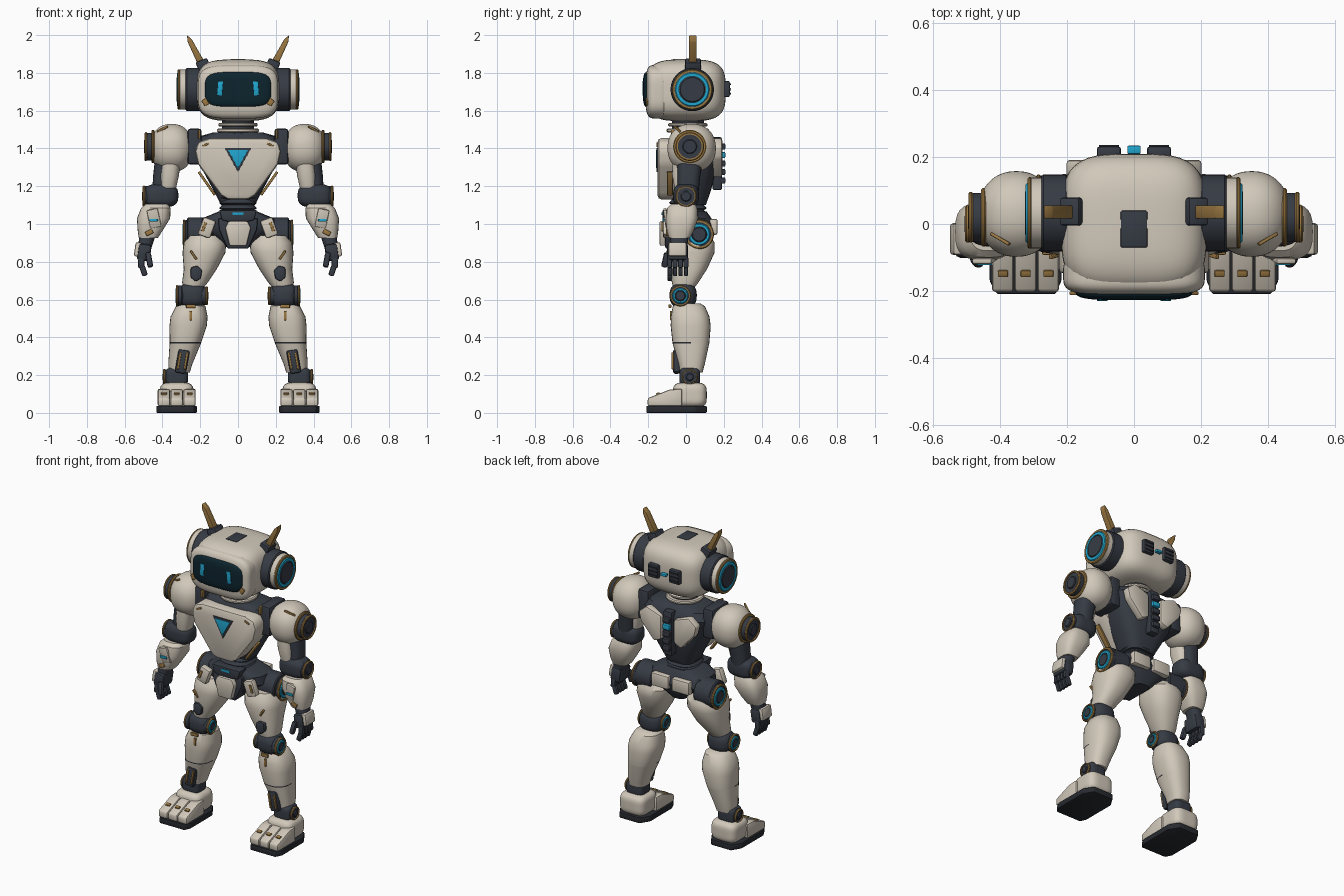
import bpy, bmesh, math
from mathutils import Matrix, Vector, Euler

if "Cube" in bpy.data.objects:
    bpy.data.objects.remove(bpy.data.objects["Cube"])


def material(name, r, g, b):
    m = bpy.data.materials.new(name)
    m.use_nodes = True
    m.diffuse_color = (r, g, b, 1)
    m.node_tree.nodes["Principled BSDF"].inputs["Base Color"].default_value = (r, g, b, 1)
    return m


SHELL = material("warm white shell", .64, .58, .49)
DARK = material("dark slate", .037, .044, .058)
GOLD = material("muted gold", .33, .19, .055)
CYAN = material("cyan glow", .015, .38, .62)
VISOR = material("visor glass", .004, .018, .027)
SOLE = material("sole rubber", .02, .023, .029)


def finish(bm, name, mat, pair):
    """Turn the bmesh into an object; paired parts are mirrored across x."""
    bmesh.ops.recalc_face_normals(bm, faces=bm.faces)
    mesh = bpy.data.meshes.new(name)
    bm.to_mesh(mesh)
    bm.free()
    mesh.materials.append(mat)
    ob = bpy.data.objects.new(name, mesh)
    bpy.context.collection.objects.link(ob)
    bpy.ops.object.select_all(action='DESELECT')
    ob.select_set(True)
    bpy.context.view_layer.objects.active = ob
    bpy.ops.object.shade_smooth_by_angle(angle=math.radians(35))
    if pair:
        ob.modifiers.new("Mirror", 'MIRROR').use_mirror_merge = False
    return ob


def soften(bm, width):
    if width:
        bmesh.ops.bevel(bm, geom=bm.edges[:], offset=width, segments=2,
                        profile=.5, affect='EDGES', clamp_overlap=True)


def box(name, c, size, mat, bevel=.008, rot=(0, 0, 0), pair=True):
    bm = bmesh.new()
    bmesh.ops.create_cube(bm, size=1, matrix=Matrix.Diagonal((*size, 1)))
    soften(bm, bevel)
    turn = Euler([math.radians(a) for a in rot]).to_matrix().to_4x4()
    bm.transform(Matrix.Translation(c) @ turn)
    return finish(bm, name, mat, pair)


def prism(name, pts, lo, hi, mat, plane="xz", bevel=.008, pair=True):
    """Extrude a flat outline between two depths."""
    place = {"xz": lambda a, b, d: (a, d, b), "yz": lambda a, b, d: (d, a, b),
             "xy": lambda a, b, d: (a, b, d)}[plane]
    bm = bmesh.new()
    ends = [[bm.verts.new(place(a, b, d)) for a, b in pts] for d in (lo, hi)]
    for e in ends:
        bm.faces.new(e)
    for i in range(len(pts)):
        j = (i + 1) % len(pts)
        bm.faces.new((ends[0][i], ends[0][j], ends[1][j], ends[1][i]))
    soften(bm, bevel)
    return finish(bm, name, mat, pair)


def both(half):
    return half + [(-x, z) for x, z in reversed(half)]


def blob(name, c, half, mat, power=2., pair=True):
    """Rounded block: a cube grid pushed onto a superellipsoid."""
    bm = bmesh.new()
    bmesh.ops.create_cube(bm, size=2)
    bmesh.ops.subdivide_edges(bm, edges=bm.edges[:], cuts=15, use_grid_fill=True)
    for v in bm.verts:
        p = Vector([math.tan(k * math.pi / 4) for k in v.co])
        p /= sum(abs(k) ** power for k in p) ** (1 / power)
        v.co = [c[i] + p[i] * half[i] for i in range(3)]
    return finish(bm, name, mat, pair)


def loft(name, rows, mat, power=2.5, pair=True, sides=28):
    """Stack superelliptic rings given as x, y, z, half width, half depth."""
    bm = bmesh.new()
    rings = []
    for x, y, z, rx, ry in rows:
        ring = []
        for i in range(sides):
            t = math.tau * i / sides
            a, b = math.cos(t), math.sin(t)
            ring.append(bm.verts.new((x + rx * math.copysign(abs(a) ** (2 / power), a),
                                      y + ry * math.copysign(abs(b) ** (2 / power), b), z)))
        rings.append(ring)
    for lo, hi in zip(rings, rings[1:]):
        for i in range(sides):
            j = (i + 1) % sides
            bm.faces.new((lo[i], lo[j], hi[j], hi[i]))
    bm.faces.new(rings[0])
    bm.faces.new(rings[-1])
    return finish(bm, name, mat, pair)


def disc(name, c, r, depth, mat, hole=0, axis="x", pair=True):
    """Bevelled disc or ring turned around an axis."""
    h, b = depth / 2, min(.006, depth / 3)
    prof = [(hole, -h), (r - b, -h), (r, b - h), (r, h - b), (r - b, h), (hole, h)]
    if hole:
        prof.append(prof[0])
    bm = bmesh.new()
    vs = [bm.verts.new((p, 0, q)) for p, q in prof]
    es = [bm.edges.new(e) for e in zip(vs, vs[1:])]
    bmesh.ops.spin(bm, geom=vs + es, cent=(0, 0, 0), axis=(0, 0, 1), angle=math.tau, steps=36)
    bmesh.ops.remove_doubles(bm, verts=bm.verts[:], dist=.0002)
    turn = Matrix.Rotation(math.pi / 2, 4, "Y") if axis == "x" else Matrix()
    bm.transform(Matrix.Translation(c) @ turn)
    return finish(bm, name, mat, pair)


def joint(name, x, y, z, r, depth=.03, glow=True, side=1):
    """Round side joint: dark hub, gold rim, glowing ring and cap."""
    disc(name + "_hub", (x - side * depth / 2, y, z), r * .96, depth, DARK)
    disc(name + "_rim", (x, y, z), r, .014, GOLD, r * .83)
    if glow:
        disc(name + "_glow", (x + side * .001, y, z), r * .74, .014, CYAN, r * .52)
    disc(name + "_cap", (x + side * .002, y, z), r * .5, .014, DARK)


# Head, visor and eyes
blob("head", (0, 0, 1.708), (.218, .21, .163), SHELL, 3.6, False)
blob("face_bezel", (0, -.15, 1.70), (.212, .065, .142), SHELL, 4, False)
blob("visor", (0, -.192, 1.712), (.176, .036, .094), VISOR, 4, False)
box("eye", (.095, -.227, 1.718), (.026, .006, .075), CYAN, .002, (0, -5, 0))
box("cheek_tab", (.172, -.207, 1.645), (.03, .012, .035), GOLD, .004, (0, 35, 0))
box("crown_plate", (0, -.015, 1.868), (.08, .11, .012), DARK, .004, pair=False)
box("head_vent", (.075, .212, 1.715), (.072, .04, .085), DARK)
for i in range(3):
    box(f"vent_slat_{i + 1}", (.075, .233, 1.69 + i * .025), (.06, .008, .01), SOLE, .002)
box("head_light", (0, .222, 1.71), (.04, .025, .016), CYAN, .004, pair=False)

# Ear pods and antennas
disc("ear_base", (.237, .033, 1.712), .115, .08, DARK)
disc("ear_shell", (.287, .033, 1.712), .106, .052, SHELL)
disc("ear_rim", (.312, .033, 1.712), .107, .014, GOLD, .092)
disc("ear_glow", (.316, .033, 1.712), .091, .016, CYAN, .07)
disc("ear_cap", (.315, .033, 1.712), .069, .022, DARK)
box("antenna_base", (.182, .037, 1.835), (.066, .084, .07), DARK, .01, (0, 22, 0))
prism("antenna", [(.172, 1.85), (.21, 1.84), (.267, 1.965), (.27, 2.0), (.243, 1.975)],
      .016, .056, GOLD, bevel=.004)

# Neck
disc("neck", (0, .01, 1.50), .085, .14, DARK, axis="z", pair=False)
for z, r in ((1.495, .112), (1.525, .104)):
    disc("neck_collar", (0, .01, z), r, .02, SHELL, axis="z", pair=False)

# Torso
loft("torso", [(0, .02, 1.1, .09, .085), (0, .03, 1.17, .125, .1), (0, .035, 1.28, .185, .125),
               (0, .035, 1.42, .225, .135), (0, .03, 1.465, .2, .115), (0, .02, 1.485, .13, .09)],
     DARK, 3.2, False)
prism("chest", both([(.15, 1.455), (.212, 1.435), (.228, 1.385), (.212, 1.315), (.09, 1.15),
                     (.055, 1.13)]), -.15, .0, SHELL, bevel=.022, pair=False)
for label, s, y, m in (("badge_frame", 1, -.156, DARK), ("badge", .76, -.16, CYAN)):
    prism(label, [(-.07 * s, 1.36 + .042 * s), (.07 * s, 1.36 + .042 * s), (0, 1.36 - .085 * s)],
          y, -.145, m, bevel=.001, pair=False)
box("chest_trim", (.165, -.085, 1.215), (.014, .03, .15), GOLD, .003, (0, 35, 0))
box("chest_tab", (.17, -.152, 1.42), (.035, .01, .01), GOLD, .002, (0, 25, 0))
prism("back_plate", [(.045, 1.42), (.15, 1.455), (.205, 1.41), (.19, 1.35), (.095, 1.245),
                     (.045, 1.27)], .14, .192, SHELL, bevel=.012)
box("spine", (0, .165, 1.32), (.06, .05, .28), DARK, pair=False)
for i in range(5):
    box(f"spine_segment_{i + 1}", (0, .194, 1.23 + i * .045), (.05, .028, .032),
        CYAN if i == 3 else DARK, .005, pair=False)
box("shoulder_mount", (.23, .025, 1.41), (.075, .17, .19), DARK, .015)
box("mount_trim", (.205, -.04, 1.475), (.012, .08, .05), GOLD, .003)

# Waist and pelvis
for i in range(4):
    z = 1.045 + i * .028
    loft(f"waist_ring_{i + 1}", [(0, .01, z, .085, .085), (0, .01, z + .01, .1, .1),
                                 (0, .01, z + .028, .085, .085)], DARK, 2.6, False)
loft("pelvis", [(0, .03, .87, .05, .07), (0, .03, .93, .13, .11), (0, .03, .98, .2, .125),
                (0, .02, 1.03, .19, .115), (0, .01, 1.065, .105, .1)], DARK, 3, False)
prism("buckle", both([(.1, 1.075), (.085, 1.02), (.04, 1.01)]), -.125, -.05, DARK, pair=False)
box("buckle_light", (0, -.126, 1.055), (.06, .009, .014), CYAN, .002, pair=False)
prism("groin_plate", both([(.05, 1.015), (.068, .98), (.045, .885)]), -.14, -.07, SHELL, pair=False)
prism("groin_frame", both([(.105, 1.03), (.1, .97), (.055, .87)]), -.11, .02, DARK, pair=False)
box("hip_plate", (.165, -.1, .98), (.07, .045, .1), SHELL, .012, (0, -20, 0))
box("hip_tab", (.18, -.125, .985), (.015, .008, .05), GOLD, .002, (0, -20, 0))
box("rear_plate", (.073, .145, .985), (.125, .045, .085), SHELL, .012)
disc("hip_axle", (.21, .06, .95), .085, .12, DARK)
joint("hip", .285, .07, .945, .078)

# Shoulders and upper arms
blob("shoulder", (.352, .03, 1.402), (.115, .128, .128), SHELL, 2.2)
joint("shoulder_joint", .488, .02, 1.41, .076, .09, False)
disc("shoulder_ring", (.45, .02, 1.41), .088, .014, GOLD, .05)
box("shoulder_tab", (.4, -.045, 1.502), (.07, .01, .012), GOLD, .003, (0, 25, 30))
loft("upper_arm", [(.405, .01, 1.15, .05, .055), (.395, .015, 1.25, .055, .06),
                   (.38, .02, 1.34, .06, .07)], DARK)
loft("upper_arm_shell", [(.37, -.01, 1.19, .042, .05), (.362, -.012, 1.26, .05, .062),
                         (.355, -.01, 1.34, .05, .06)], SHELL)

# Elbows and forearms
blob("elbow", (.408, 0, 1.15), (.092, .068, .062), DARK, 3)
joint("elbow_joint", .498, 0, 1.147, .056, .03, False)
loft("forearm", [(.475, -.035, .925, .05, .055), (.465, -.03, .965, .066, .072),
                 (.447, -.022, 1.03, .088, .086), (.435, -.02, 1.085, .078, .08),
                 (.43, -.015, 1.105, .06, .065)], SHELL, 3)
box("forearm_panel", (.445, -.105, 1.03), (.06, .018, .1), SHELL, .006, (8, 12, 0))
box("forearm_light", (.447, -.116, 1.02), (.045, .014, .014), CYAN, .003)
box("forearm_tab", (.47, -.1, .955), (.04, .012, .025), GOLD, .004, (0, 25, 0))

# Hands
loft("wrist", [(.495, -.04, .87, .036, .045), (.48, -.035, .935, .042, .048)], DARK)
box("palm", (.497, -.045, .85), (.07, .112, .09), DARK, .016, (0, -8, 0))
box("hand_plate", (.53, -.045, .865), (.034, .095, .075), SHELL, .01, (0, -8, 0))
for i in range(4):
    y = -.087 + i * .029
    box(f"finger_{i + 1}_upper", (.512, y, .797), (.034, .025, .06), DARK, .008, (0, -4, 0))
    box(f"finger_{i + 1}_tip", (.5, y, .752), (.03, .023, .055), DARK, .008, (0, 18, 0))
box("thumb", (.47, -.108, .81), (.03, .032, .08), DARK, .01, (-12, 10, 0))

# Thighs and knees
loft("thigh", [(.235, -.012, .66, .05, .055), (.228, -.005, .69, .068, .07),
               (.2, .013, .76, .087, .098), (.18, .026, .85, .114, .126),
               (.175, .03, .9, .112, .122), (.175, .03, .94, .085, .095)], SHELL, 2.4)
prism("thigh_plate", [(.19, .755), (.215, .78), (.25, .77), (.253, .72), (.225, .695), (.197, .71)],
      -.098, -.04, DARK)
box("thigh_tab", (.235, -.093, .835), (.012, .015, .055), GOLD, .003, (10, 35, 0))
blob("knee", (.243, -.015, .622), (.077, .072, .066), DARK, 2.6)
joint("knee_outer", .322, -.03, .62, .056)
joint("knee_inner", .166, -.03, .62, .05, side=-1)
box("knee_tab", (.25, -.085, .565), (.05, .014, .02), GOLD, .004)

# Shins, with a dark seam across the front
shin = loft("shin", [(.31, .028, .215, .055, .06), (.305, .03, .26, .064, .07),
                     (.279, .026, .368, .083, .097), (.278, .026, .374, .084, .098),
                     (.264, .025, .46, .099, .106), (.259, .022, .51, .098, .102),
                     (.25, .015, .565, .078, .085), (.248, .01, .58, .06, .065)], SHELL, 2.5)
shin.data.materials.append(SOLE)
for f in shin.data.polygons:
    if .368 < f.center.z < .374 and f.center.y < .02:
        f.material_index = 1
box("shin_guard", (.295, -.05, .272), (.06, .035, .125), DARK, .01, (0, -10, 0))
for x in (.275, .312):
    box("shin_strut", (x, -.07, .275), (.012, .014, .09), GOLD, .004, (0, -10, 0))
box("shin_strut_top", (.25, -.078, .515), (.014, .014, .05), GOLD, .004)

# Ankles and feet
blob("ankle", (.325, .02, .19), (.06, .055, .05), DARK, 4)
joint("ankle_joint", .39, .02, .19, .042, .03, False)
prism("sole", [(.235, -.21), (.41, -.21), (.432, -.17), (.432, .05), (.395, .11), (.255, .11),
               (.217, .05), (.217, -.17)], 0, .037, SOLE, "xy", .006)
blob("heel", (.325, .02, .095), (.09, .09, .067), SHELL, 4)
for i in range(3):
    x = .224 + i * .068
    prism(f"toe_{i + 1}", [(-.203, .035), (-.203, .078), (-.085, .124), (-.02, .128), (-.02, .035)],
          x, x + .065, SHELL, "yz", .01)
    box(f"toe_tab_{i + 1}", (x + .032, -.148, .101), (.03, .02, .012), GOLD, .003, (21, 0, 0))
